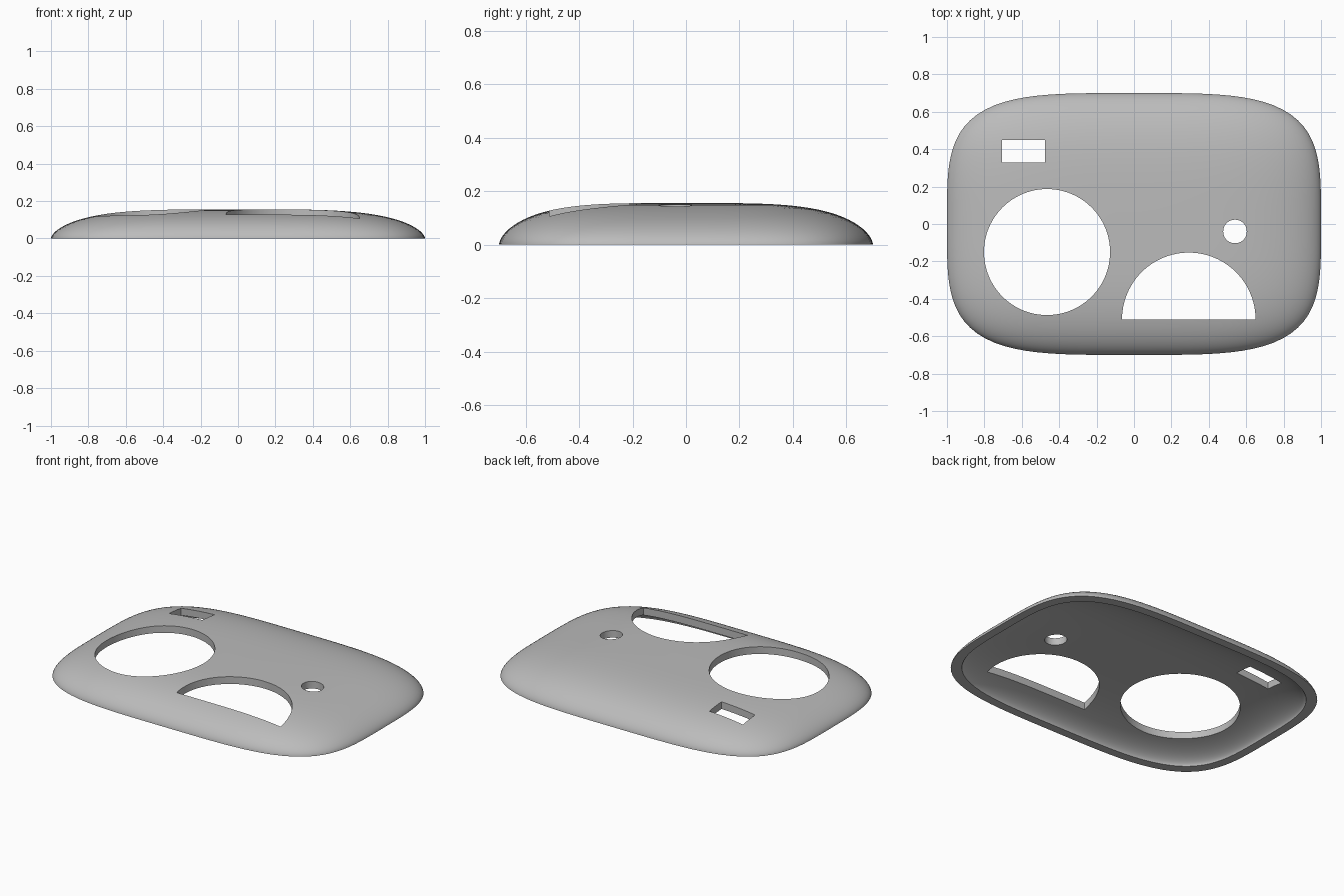
import bpy, bmesh
from math import sin, cos, pi

cube = bpy.data.objects.get("Cube")
if cube:
    bpy.data.objects.remove(cube)

grey = bpy.data.materials.new("plain_grey")
grey.use_nodes = True
colour = (0.5, 0.5, 0.5, 1)
grey.diffuse_color = colour
grey.node_tree.nodes["Principled BSDF"].inputs["Base Color"].default_value = colour

SEGMENTS, RINGS, POWER = 128, 28, 3.9


def make_object(name, bm):
    bmesh.ops.recalc_face_normals(bm, faces=bm.faces)
    mesh = bpy.data.meshes.new(name)
    bm.to_mesh(mesh)
    bm.free()
    obj = bpy.data.objects.new(name, mesh)
    bpy.context.collection.objects.link(obj)
    mesh.materials.append(grey)
    return obj


def bridge(bm, a, b):
    for i in range(SEGMENTS):
        j = (i + 1) % SEGMENTS
        bm.faces.new((a[i], a[j], b[j], b[i]))


def dome(bm, half_x, half_y, height):
    """Flattened dome on a rounded rectangle; returns its rim loop."""
    loops = []
    for k in range(1, RINGS + 1):
        s = sin(k / RINGS * pi / 2)
        z = height * max(0, 1 - s ** 4) ** 0.6
        loop = []
        for i in range(SEGMENTS):
            c, d = cos(2 * pi * i / SEGMENTS), sin(2 * pi * i / SEGMENTS)
            r = s / (abs(c) ** POWER + abs(d) ** POWER) ** (1 / POWER)
            loop.append(bm.verts.new((half_x * r * c, half_y * r * d, z)))
        loops.append(loop)
    for a, b in zip(loops, loops[1:]):
        bridge(bm, a, b)
    top = bm.verts.new((0, 0, height))
    for i in range(SEGMENTS):
        bm.faces.new((top, loops[0][i], loops[0][(i + 1) % SEGMENTS]))
    return loops[-1]


def cutter(name, outline):
    """Tall prism through the shell."""
    bm = bmesh.new()
    face = bm.faces.new([bm.verts.new((x, y, -0.2)) for x, y in outline])
    new = bmesh.ops.extrude_face_region(bm, geom=[face])["geom"]
    verts = [v for v in new if isinstance(v, bmesh.types.BMVert)]
    bmesh.ops.translate(bm, verts=verts, vec=(0, 0, 0.6))
    obj = make_object(name, bm)
    obj.hide_render = True
    return obj


def arc(x, y, r, sweep, steps):
    return [(x + r * cos(sweep * i / steps), y + r * sin(sweep * i / steps))
            for i in range(steps + (sweep < 2 * pi))]


# Hollow shell with a flat rim
bm = bmesh.new()
outer = dome(bm, 1.0, 0.7, 0.156)
inner = dome(bm, 0.947, 0.647, 0.111)
bridge(bm, outer, inner)
shell = make_object("cover_shell", bm)

# Openings
cutters = [
    cutter("large_round_cutter", arc(-0.465, -0.15, 0.337, 2 * pi, 96)),
    cutter("small_round_cutter", arc(0.54, -0.04, 0.063, 2 * pi, 48)),
    cutter("half_round_cutter", arc(0.293, -0.51, 0.357, pi, 48)),
    cutter("slot_cutter", [(-0.705, 0.33), (-0.475, 0.33),
                           (-0.475, 0.45), (-0.705, 0.45)]),
]
bpy.ops.object.select_all(action="DESELECT")
bpy.context.view_layer.objects.active = shell
shell.select_set(True)
for tool in cutters:
    mod = shell.modifiers.new(tool.name, "BOOLEAN")
    mod.operation, mod.solver, mod.object = "DIFFERENCE", "EXACT", tool
    bpy.ops.object.modifier_apply(modifier=mod.name)
    bpy.data.objects.remove(tool)

bpy.ops.object.shade_smooth_by_angle(angle=0.6)
